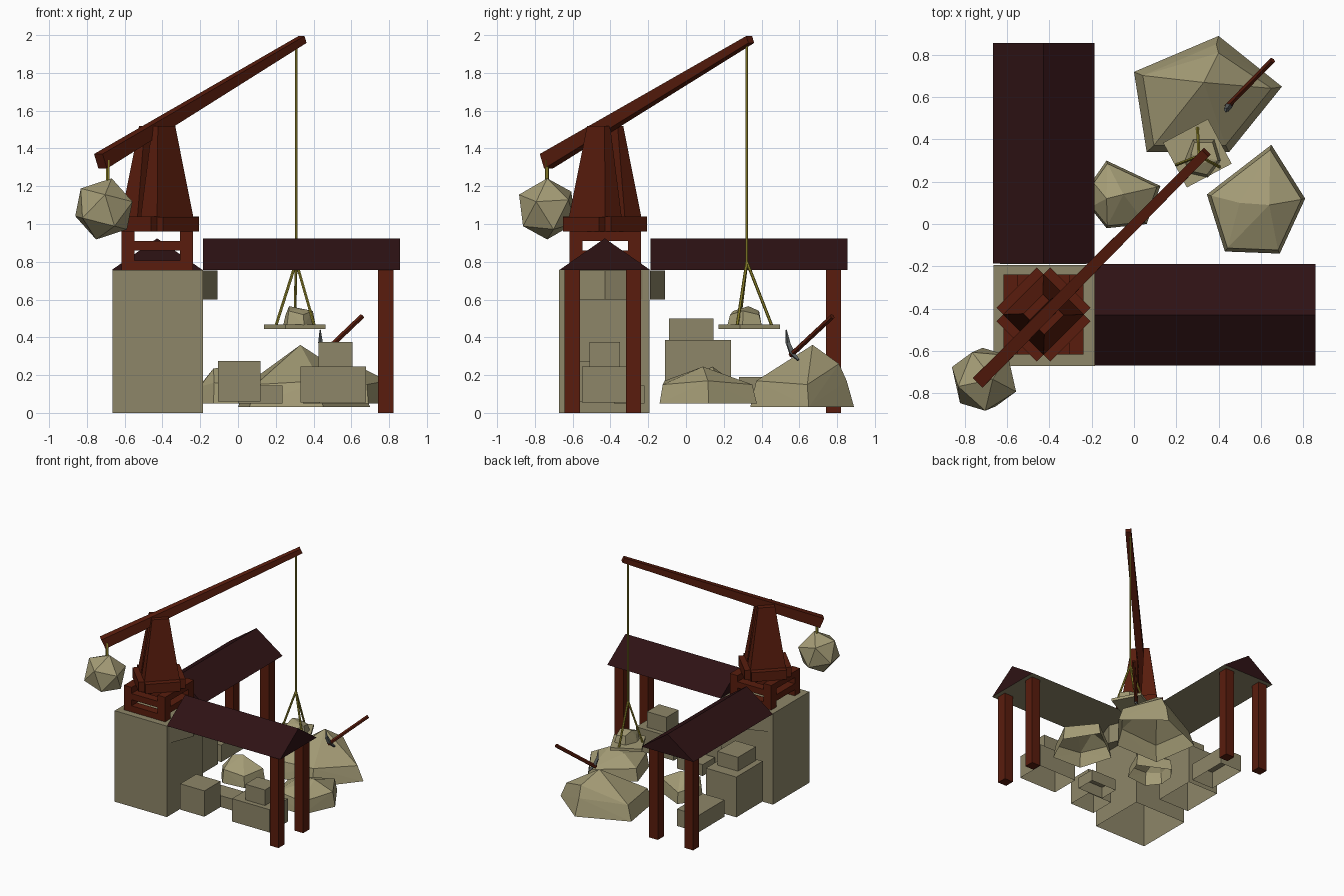
import bpy, bmesh, math
from mathutils import Vector, Matrix

if "Cube" in bpy.data.objects:
    bpy.data.objects.remove(bpy.data.objects["Cube"])

C = -0.428  # tower centre in x and y


def material(name, rgb):
    m = bpy.data.materials.new(name)
    m.diffuse_color = (*rgb, 1)
    m.use_nodes = True
    m.node_tree.nodes["Principled BSDF"].inputs["Base Color"].default_value = m.diffuse_color
    return m


STONE = material("cut_stone", (0.27, 0.24, 0.14))
ROCK = material("rock", (0.37, 0.33, 0.18))
WOOD = material("wood", (0.10, 0.012, 0.004))
ROOF = material("roof", (0.027, 0.006, 0.007))
ROPE = material("rope", (0.33, 0.28, 0.03))
METAL = material("metal", (0.10, 0.11, 0.11))


def finish(name, bm, *mats):
    bmesh.ops.recalc_face_normals(bm, faces=bm.faces)
    me = bpy.data.meshes.new(name)
    bm.to_mesh(me)
    bm.free()
    for m in mats:
        me.materials.append(m)
    ob = bpy.data.objects.new(name, me)
    bpy.context.collection.objects.link(ob)
    return ob


def hull(name, pts, mat, xf=None, open_bottom=False):
    bm = bmesh.new()
    for p in pts:
        bm.verts.new(p)
    out = bmesh.ops.convex_hull(bm, input=bm.verts)
    junk = {g for g in out["geom_interior"] + out["geom_unused"] if isinstance(g, bmesh.types.BMVert)}
    bmesh.ops.delete(bm, geom=list(junk), context='VERTS')
    bmesh.ops.dissolve_limit(bm, angle_limit=0.01, verts=bm.verts, edges=bm.edges)
    if open_bottom:
        bmesh.ops.recalc_face_normals(bm, faces=bm.faces)
        bmesh.ops.delete(bm, geom=[f for f in bm.faces if f.normal.z < -0.9], context='FACES')
    if xf:
        bm.transform(xf)
    return finish(name, bm, mat)


def box(name, x, y, z, mat, xf=None, open_bottom=False):
    return hull(name, [(a, b, c) for a in x for b in y for c in z], mat, xf, open_bottom)


def bar(name, a, b, mat, r0, r1=None, sides=4):
    a, b = Vector(a), Vector(b)
    bm = bmesh.new()
    bmesh.ops.create_cone(bm, cap_ends=True, segments=sides, radius1=r0,
                          radius2=r0 if r1 is None else r1, depth=(b - a).length)
    rot = (b - a).to_track_quat('Z', 'Y').to_matrix().to_4x4()
    bm.transform(Matrix.Translation((a + b) / 2) @ rot)
    return finish(name, bm, mat)


# Stone tower block, open underneath
box("tower_base", (-0.665, -0.185), (-0.672, -0.193), (0, 0.757), STONE, None, True)

# Two covered wings: gabled roof with pale underside, posts, corbel (second is swapped x/y)
SWAP = Matrix(((0, 1, 0, 0), (1, 0, 0, 0), (0, 0, 1, 0), (0, 0, 0, 1)))
for side, xf in (("right", Matrix.Translation((0.002, -0.002, 0))), ("back", SWAP)):
    bm = bmesh.new()
    ends = [[bm.verts.new((x, y, z)) for y, z in ((-0.668, 0.757), (-0.188, 0.757), (C, 0.924))]
            for x in (-0.188, 0.856)]
    a, b = ends
    bm.faces.new(a)
    bm.faces.new(b)
    for i in range(3):
        j = (i + 1) % 3
        f = bm.faces.new((a[i], a[j], b[j], b[i]))
        f.material_index = 1 if i == 0 else 0
    bm.transform(xf)
    finish(side + "_roof", bm, ROOF, STONE)
    for i, y in enumerate((-0.60, -0.275)):
        box(f"{side}_post_{i}", (0.74, 0.82), (y - 0.04, y + 0.04), (0, 0.757), WOOD, xf)
    # wedge-shaped corbel under the roof
    hull(side + "_corbel", [(x, y, z) for x, y in ((-0.19, -0.64), (-0.11, C), (-0.19, -0.22))
                            for z in (0.60, 0.755)], STONE, xf)

# Crib of crossed beams under the crane
for layer in range(4):
    z = 0.757 + 0.051 * layer
    for s in (-1, 1):
        box(f"crib_beam_{layer}_{s}", (C - 0.19, C + 0.19), (C + s * 0.155 - 0.035, C + s * 0.155 + 0.035),
            (z, z + 0.051), WOOD, SWAP if layer % 2 else None)

# Turntable and mast cheeks, turned to face along the boom
TURN = Matrix.Translation((C, C, 0)) @ Matrix.Rotation(math.radians(45), 4, 'Z')
box("turntable_long", (-0.18, 0.18), (-0.135, 0.135), (0.96, 1.04), WOOD, TURN)
box("turntable_cross", (-0.135, 0.135), (-0.18, 0.18), (0.961, 1.038), WOOD, TURN)
for s in (-1, 1):
    hull(f"mast_cheek_{s}", [(x * sx, s * y, z) for x, ys, z in ((0.135, (0.012, 0.135), 1.04),
         (0.065, (0.028, 0.07), 1.52)) for y in ys for sx in (-1, 1)], WOOD, TURN)

# Boom, tapering to the tip
low, tip = Vector((-0.728, -0.740, 1.332)), Vector((0.342, 0.340, 1.977))
along = (tip - low).normalized()
side = Vector((1, -1, 0)).normalized()
up = side.cross(along)
hull("boom", [p + side * w * i + up * h * j for p, w, h in ((low, 0.032, 0.042), (tip, 0.022, 0.02))
              for i in (-1, 1) for j in (-1, 1)], WOOD)

# Counterweight
bm = bmesh.new()
bmesh.ops.create_icosphere(bm, subdivisions=1, radius=0.167)
bm.transform(Matrix.Translation((-0.71, -0.735, 1.08)) @ Matrix.Rotation(0.25, 4, 'Y') @ Matrix.Rotation(-0.4, 4, 'Z'))
finish("counterweight", bm, ROCK)
bar("counterweight_rope", (-0.69, -0.735, 1.20), (-0.69, -0.735, 1.34), ROPE, 0.011, sides=6)

# Hoist rope, sling and loaded tray
knot = (0.308, 0.322, 0.80)
bar("hoist_rope", knot, (0.308, 0.322, 1.98), ROPE, 0.007, sides=6)
for i, (x, y) in enumerate(((0.30, 0.455), (0.20, 0.28), (0.405, 0.27))):
    bar(f"sling_rope_{i}", knot, (x, y, 0.46), ROPE, 0.008, sides=6)
TRAY = Matrix.Translation((0.30, 0.335, 0)) @ Matrix.Rotation(math.radians(28), 4, 'Z')
box("tray", (-0.12, 0.12), (-0.12, 0.12), (0.445, 0.468), ROCK, TRAY)


# Rocks: irregular footprint, shrunken shoulder, and a few peak points
def rock(name, foot, z0, z1, shrink, peaks):
    n = len(foot)
    cx, cy = sum(p[0] for p in foot) / n, sum(p[1] for p in foot) / n
    pts = [(x, y, z0) for x, y in foot]
    pts += [(cx + (x - cx) * shrink, cy + (y - cy) * shrink, z1 + 0.02 * (i % 2)) for i, (x, y) in enumerate(foot)]
    hull(name, pts + peaks, ROCK, None, True)


rock("large_rock", [(0.0, 0.72), (0.40, 0.89), (0.70, 0.65), (0.45, 0.34), (0.06, 0.34)],
     0.03, 0.15, 0.87, [(0.33, 0.67, 0.36), (0.40, 0.81, 0.26)])
rock("side_rock", [(0.65, 0.375), (0.81, 0.12), (0.69, -0.14), (0.43, -0.13), (0.345, 0.14)],
     0.05, 0.15, 0.92, [(0.64, 0.09, 0.245), (0.50, 0.10, 0.23)])
rock("small_rock", [(-0.13, 0.30), (0.125, 0.18), (0.06, 0.0), (-0.13, -0.02), (-0.21, 0.08), (-0.20, 0.2)],
     0.05, 0.14, 0.92, [(-0.05, 0.14, 0.245), (-0.13, 0.12, 0.235)])
rock("tray_rock", [(0.24, 0.30), (0.28, 0.40), (0.38, 0.40), (0.41, 0.30), (0.35, 0.22), (0.26, 0.24)],
     0.466, 0.52, 0.85, [(0.27, 0.33, 0.565), (0.33, 0.29, 0.55)])

# Cut blocks stored under the wings, open underneath
for i, (x, y, z) in enumerate((
        ((-0.105, 0.118), (-0.61, -0.40), (0.06, 0.275)),
        ((0.0, 0.235), (-0.38, -0.22), (0.05, 0.145)),
        ((0.33, 0.677), (-0.55, -0.31), (0.055, 0.245)),
        ((0.425, 0.605), (-0.51, -0.35), (0.245, 0.375)),
        ((-0.63, -0.35), (-0.11, 0.238), (0.05, 0.385)),
        ((-0.58, -0.39), (-0.09, 0.145), (0.385, 0.50)),
        ((-0.55, -0.35), (0.28, 0.62), (0.05, 0.19)))):
    box(f"cut_block_{i}", x, y, z, STONE, None, True)

# Pickaxe stuck in the large rock
bar("pick_handle", (0.44, 0.555, 0.305), (0.655, 0.775, 0.51), WOOD, 0.015, sides=6)
curve = [(0.435, 0.53, 0.44), (0.437, 0.54, 0.37), (0.45, 0.56, 0.32), (0.475, 0.595, 0.28)]
for i, (r0, r1) in enumerate(((0.003, 0.013), (0.013, 0.017), (0.017, 0.008))):
    bar(f"pick_head_{i}", curve[i], curve[i + 1], METAL, r0, r1)
